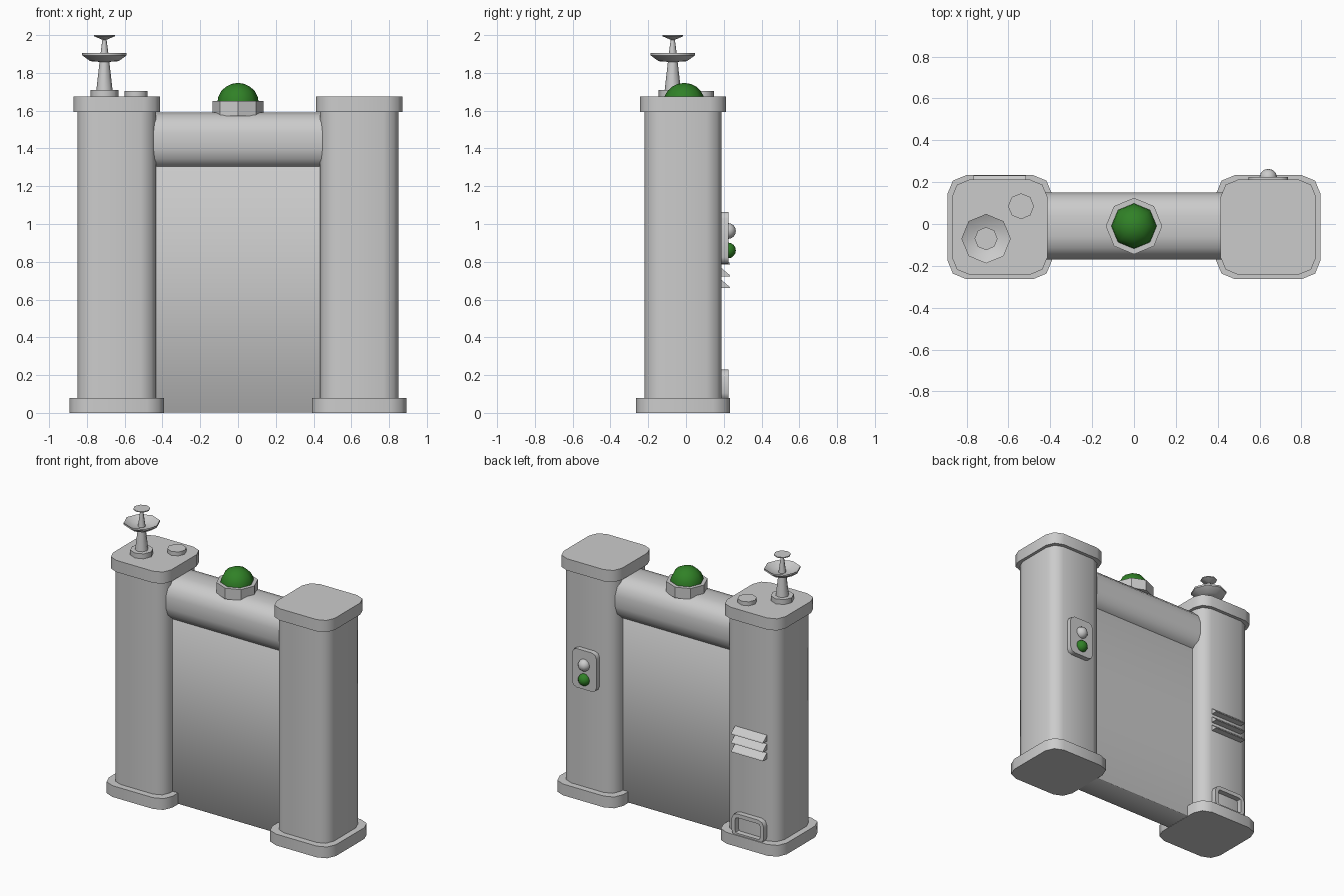
import bpy, bmesh
from math import sin, cos, pi
from mathutils import Vector

if "Cube" in bpy.data.objects:
    bpy.data.objects.remove(bpy.data.objects["Cube"])

CY = -0.015   # shared y centre of the pillars
PX = 0.642    # pillar offset from the middle
BACK = 0.188  # rear face of the pillars

green = bpy.data.materials.new("green_glass")
green.diffuse_color = (0.03, 0.22, 0.02, 1)
green.use_nodes = True
green.node_tree.nodes["Principled BSDF"].inputs["Base Color"].default_value = green.diffuse_color


def finish(name, bm, angle=50, mat=None):
    bmesh.ops.recalc_face_normals(bm, faces=bm.faces)
    me = bpy.data.meshes.new(name)
    bm.to_mesh(me)
    bm.free()
    ob = bpy.data.objects.new(name, me)
    bpy.context.collection.objects.link(ob)
    if mat:
        me.materials.append(mat)
    bpy.ops.object.select_all(action='DESELECT')
    ob.select_set(True)
    bpy.context.view_layer.objects.active = ob
    bpy.ops.object.shade_smooth_by_angle(angle=angle * pi / 180)
    return ob


def rounded(w, h, r, seg=2):
    pts = []
    for k, (sx, sy) in enumerate([(1, 1), (-1, 1), (-1, -1), (1, -1)]):
        for i in range(seg + 1):
            a = (k + i / seg) * pi / 2
            pts.append((sx * (w / 2 - r) + r * cos(a), sy * (h / 2 - r) + r * sin(a)))
    return pts


def prism(name, pts, axis, centre, depth, recess=None, angle=50):
    """Extrude a 2D outline along an axis, optionally hollowing the far face."""
    place = {'x': lambda u, v: Vector((0, u, v)),
             'y': lambda u, v: Vector((u, 0, v)),
             'z': lambda u, v: Vector((u, v, 0))}[axis]
    step = {'x': Vector((depth, 0, 0)), 'y': Vector((0, depth, 0)),
            'z': Vector((0, 0, depth))}[axis]
    bm = bmesh.new()
    c = Vector(centre)
    lo = [bm.verts.new(c + place(*p)) for p in pts]
    hi = [bm.verts.new(c + place(*p) + step) for p in pts]
    bm.faces.new(lo)
    top = bm.faces.new(hi)
    n = len(pts)
    for i in range(n):
        bm.faces.new((lo[i], lo[(i + 1) % n], hi[(i + 1) % n], hi[i]))
    if recess:
        bmesh.ops.recalc_face_normals(bm, faces=bm.faces)
        bmesh.ops.inset_region(bm, faces=[top], thickness=recess)
        inner = bmesh.ops.extrude_face_region(bm, geom=[top])['geom']
        bmesh.ops.delete(bm, geom=[top], context='FACES_ONLY')
        for v in [g for g in inner if isinstance(g, bmesh.types.BMVert)]:
            v.co -= step * 0.85
    return finish(name, bm, angle)


def lathe(name, profile, x, y, sides=8, angle=50, mat=None):
    """Closed solid of revolution around z from (radius, z) points."""
    bm = bmesh.new()
    rings = [[bm.verts.new((x + r * cos(2 * pi * i / sides), y + r * sin(2 * pi * i / sides), z))
              for i in range(sides)] for r, z in profile]
    for a, b in zip(rings, rings[1:]):
        for i in range(sides):
            j = (i + 1) % sides
            bm.faces.new((a[i], a[j], b[j], b[i]))
    bm.faces.new(rings[0])
    bm.faces.new(rings[-1])
    bmesh.ops.remove_doubles(bm, verts=bm.verts, dist=1e-5)
    return finish(name, bm, angle, mat)


def ball(name, centre, r, mat=None):
    bm = bmesh.new()
    bmesh.ops.create_uvsphere(bm, u_segments=12, v_segments=8, radius=r)
    bmesh.ops.translate(bm, verts=bm.verts, vec=centre)
    return finish(name, bm, 60, mat)


# Two pillars with base and cap plates
for side, s in (("left", -1), ("right", 1)):
    x = s * PX
    prism(side + "_base", rounded(0.50, 0.497, 0.09), 'z', (x, CY, 0), 0.08)
    prism(side + "_pillar", rounded(0.415, 0.407, 0.08), 'z', (x, CY, 0.07), 1.53)
    prism(side + "_cap", rounded(0.458, 0.455, 0.085), 'z', (x, CY, 1.592), 0.083)

# Door panel and rounded cross beam
prism("door_panel", rounded(0.2, 1.36, 0.002, 1), 'x', (-PX, -0.012, 0.682), 2 * PX)
prism("cross_beam", rounded(0.32, 0.30, 0.11, 3), 'x', (-0.46, -0.01, 1.44), 0.92)

# Green dome lamp in its octagonal holder
lathe("lamp_holder", [(0.135, 1.573), (0.135, 1.65)], 0, -0.01, angle=30)
lathe("lamp_dome", [(0.11, 1.63)] + [(0.11 * cos(t * pi / 10), 1.64 + 0.107 * sin(t * pi / 10))
                                     for t in range(6)], 0, -0.01, mat=green)

# Antenna: foot, tapered mast, dish, upper mast and top cone
AX, AY = -0.707, -0.07
lathe("antenna_foot", [(0.075, 1.67), (0.075, 1.71)], AX, AY)
lathe("antenna_mast", [(0.044, 1.70), (0.024, 1.875)], AX, AY)
lathe("antenna_dish", [(0.02, 1.858), (0.075, 1.862), (0.118, 1.893), (0.118, 1.905),
                       (0.07, 1.878), (0.02, 1.872)], AX, AY)
lathe("antenna_upper_mast", [(0.025, 1.87), (0.01, 1.985)], AX, AY)
lathe("antenna_tip", [(0.008, 1.974), (0.055, 1.994), (0.055, 2.0)], AX, AY)

# Round button on the left cap
lathe("cap_button", [(0.062, 1.67), (0.062, 1.703)], -0.54, 0.085)

# Signal panel on the rear of the right pillar
prism("signal_panel", rounded(0.19, 0.275, 0.035), 'y', (PX, BACK - 0.01, 0.927), 0.046)
ball("signal_grey", (PX, 0.222, 0.963), 0.042)
ball("signal_green", (PX, 0.222, 0.86), 0.042, green)

# Vent slats on the rear of the left pillar
for i in range(3):
    wedge = [(0, 0), (0.055, 0), (0.052, 0.008), (0, 0.052)]
    prism("vent_slat_%d" % (i + 1), wedge, 'x', (-PX - 0.125, BACK - 0.01, 0.66 + 0.063 * i), 0.25, angle=20)

# Hollow port at the foot of the left pillar
prism("floor_port", rounded(0.25, 0.165, 0.04), 'y', (-PX, BACK - 0.01, 0.147), 0.048, recess=0.028)
